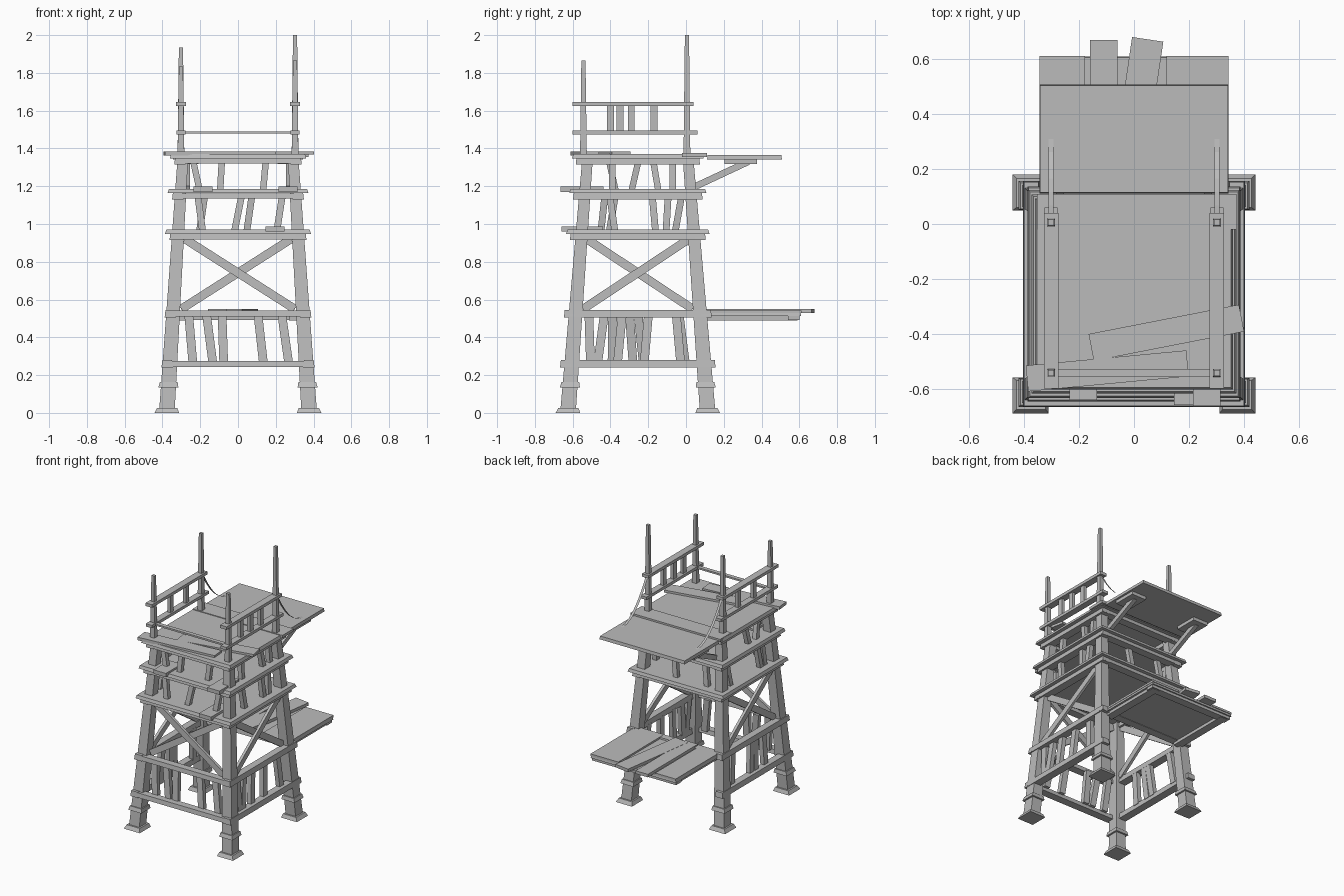
import bpy
import bmesh
import random
from mathutils import Vector, Matrix

default_cube = bpy.data.objects.get("Cube")
if default_cube:
    bpy.data.objects.remove(default_cube, do_unlink=True)

wood = bpy.data.materials.new("weathered_grey")
wood.use_nodes = True
grey = (0.5, 0.5, 0.5, 1)
wood.diffuse_color = grey
wood.node_tree.nodes["Principled BSDF"].inputs["Base Color"].default_value = grey

random.seed(4)
AXIS_Y = -0.255
SIDES = {"right": -1, "left": 1}
ENDS = {"front": -1, "back": 1}
UP, ALONG_X, ALONG_Y = Matrix.Identity(3).col[2], Vector((1, 0, 0)), Vector((0, 1, 0))


def finish(name, bm):
    bmesh.ops.recalc_face_normals(bm, faces=bm.faces)
    mesh = bpy.data.meshes.new(name)
    bm.to_mesh(mesh)
    bm.free()
    mesh.materials.append(wood)
    part = bpy.data.objects.new(name, mesh)
    bpy.context.collection.objects.link(part)


def frustum(name, low, low_half, high, high_half):
    """Block between two level rectangles, free to lean and taper."""
    bm = bmesh.new()
    bmesh.ops.create_cube(bm, size=2)
    for vert in bm.verts:
        centre, half = (high, high_half) if vert.co.z > 0 else (low, low_half)
        vert.co = Vector((centre[0] + vert.co.x * half[0],
                          centre[1] + vert.co.y * half[1], centre[2]))
    finish(name, bm)


def block(name, centre, half, bottom, height, flare=0.0):
    """Level board whose top is smaller than its bottom by the flare."""
    x, y = centre
    top_half = (half[0] - flare, half[1] - flare)
    frustum(name, (x, y, bottom), half, (x, y, bottom + height), top_half)


def bar(name, start, end, width, depth, normal):
    """Straight board from start to end, thin along the normal."""
    start, end = Vector(start), Vector(end)
    along = (end - start).normalized()
    across = along.cross(normal).normalized()
    turn = Matrix((across, across.cross(along), along)).transposed().to_4x4()
    size = Matrix.Diagonal((width, depth, (end - start).length, 1))
    bm = bmesh.new()
    bmesh.ops.create_cube(bm, size=1)
    bm.transform(Matrix.Translation((start + end) / 2) @ turn @ size)
    finish(name, bm)


def spread_x(z):
    return 0.377 - 0.063 * z


def spread_y(z):
    return 0.37 - 0.077 * z


def on_leg(side, end, z):
    return (side * spread_x(z), AXIS_Y + end * spread_y(z), z)


def square(half):
    return (half, half)


# Leaning legs with flared feet and collars
for side_name, side in SIDES.items():
    for end_name, end in ENDS.items():
        leg = f"{end_name}_{side_name}"
        for part, bottom, low_half, top, high_half in (
                ("leg", 0.02, 0.041, 1.34, 0.028),
                ("foot", 0, 0.065, 0.027, 0.053),
                ("collar", 0.135, 0.053, 0.163, 0.047)):
            frustum(f"{leg}_{part}", on_leg(side, end, bottom), square(low_half),
                    on_leg(side, end, top), square(high_half))


# Rings of beams round the legs
def beam_ring(label, bottom, height, ends):
    half_x, half_y = spread_x(bottom) + 0.043, spread_y(bottom) + 0.06
    thick, flare = 0.03, 0.004
    for name, side in SIDES.items():
        block(f"{label}_{name}_beam", (side * (half_x - thick), AXIS_Y),
              (thick, half_y), bottom, height, flare)
    for name in ends:
        y = AXIS_Y + ENDS[name] * (half_y - thick)
        block(f"{label}_{name}_beam", (0, y), (half_x, thick),
              bottom + flare, height - 2 * flare, flare)


beam_ring("bottom", 0.24, 0.04, ["front"])
beam_ring("landing", 0.505, 0.04, ENDS)

# Upper rings, each carrying a solid floor
for label, bottom in (("lower", 0.915), ("middle", 1.13), ("top", 1.315)):
    beam_ring(label, bottom, 0.035, ENDS)
    half = (spread_x(bottom) + 0.067, spread_y(bottom) + 0.08)
    block(f"{label}_floor", (0, AXIS_Y), half, bottom + 0.033, 0.022, 0.007)

# Loose boards poking out of the floors and lying on the deck
for x, z in ((-0.185, 1.17), (0.265, 1.17), (0.195, 0.96)):
    block("loose_board", (x, -0.55), (0.05, 0.1 + x / 20), z, 0.028)
bar("deck_board_long", (-0.156, -0.45, 1.376), (0.392, -0.343, 1.376), 0.1, 0.018, UP)
bar("deck_board_front", (-0.39, -0.563, 1.374), (0.195, -0.508, 1.374), 0.095, 0.022, UP)
block("deck_board_back", (0.01, 0.045), (0.363, 0.065), 1.355, 0.02)

# Crossed braces on three sides, one of each pair just in front of the other
low, high = 0.55, 0.92
for way in (-1, 1):
    shift = way * 0.008
    bar("front_brace",
        (-way * 0.3, AXIS_Y - spread_y(low) + shift, low),
        (way * 0.28, AXIS_Y - spread_y(high) + shift, high), 0.045, 0.02, ALONG_Y)
    for name, side in SIDES.items():
        bar(f"{name}_brace",
            (side * spread_x(low) + shift, AXIS_Y - way * 0.29, low),
            (side * spread_x(high) + shift, AXIS_Y + way * 0.27, high),
            0.045, 0.02, ALONG_X)


# Uneven uprights filling the bays, each with its own slight lean
def fill_bay(bottom, top, half_width, walls):
    for wall, spots in walls.items():
        for spot in spots:
            lean = random.uniform(-0.02, 0.02)
            points = []
            for z, place in ((bottom, spot - lean), (top, spot + lean)):
                if wall in ENDS:
                    points.append((place, AXIS_Y + ENDS[wall] * spread_y(z), z))
                else:
                    points.append((SIDES[wall] * spread_x(z), place, z))
            half = (half_width, 0.016) if wall in ENDS else (0.016, half_width)
            frustum(f"{wall}_upright", points[0], half, points[1], half)


fill_bay(0.27, 0.515, 0.023, {
    "front": (-0.25, -0.15, -0.08, 0.12, 0.25),
    "left": (-0.51, -0.45, -0.35, -0.21, -0.04),
    "right": (-0.39, -0.29, -0.24, -0.02)})
fill_bay(0.97, 1.14, 0.018, {
    "front": (-0.2, 0, 0.22), "back": (-0.19, 0.06),
    "left": (-0.39, -0.17, -0.1), "right": (-0.44, -0.39, -0.04)})
fill_bay(1.18, 1.33, 0.017, {
    "front": (-0.22, -0.09, 0.14),
    "left": (-0.39, -0.16, -0.07), "right": (-0.39, -0.27)})

# Corner posts of uneven height above the deck
post_x, back_y, front_y, deck = 0.302, 0.005, -0.543, 1.36
for x, y, top in ((post_x, back_y, 2), (-post_x, back_y, 1.935),
                  (post_x, front_y, 1.865), (-post_x, front_y, 1.835)):
    frustum("corner_post", (x, y, deck), square(0.018), (x, y, top), square(0.011))

# Side rails with short uprights, and a thin front rail
for name, spots in (("left", (-0.4, -0.29, -0.17)), ("right", (-0.35, -0.17))):
    x = SIDES[name] * post_x
    block(f"{name}_upper_rail", (x, -0.28), (0.026, 0.32), 1.625, 0.022)
    block(f"{name}_lower_rail", (x, -0.27), (0.024, 0.33), 1.475, 0.021)
    for y in spots:
        block(f"{name}_rail_upright", (x, y), (0.012, 0.018), 1.49, 0.14)
block("front_rail", (0, front_y), (post_x, 0.015), 1.478, 0.012)

# Back flap with cleats, struts and sagging straps
block("back_flap", (0, 0.31), (0.345, 0.198), 1.342, 0.023, 0.003)
for name, side in SIDES.items():
    x = side * 0.27
    block(f"{name}_flap_cleat", (x, 0.29), (0.06, 0.085), 1.318, 0.025)
    bar(f"{name}_flap_strut", (x, 0.02, 1.185), (x, 0.33, 1.33), 0.035, 0.03, ALONG_X)
    bm = bmesh.new()
    previous = None
    for step in range(7):
        t = step / 6
        y, z = 0.02 + 0.29 * t, 1.366 + 0.26 * (1 - t) ** 2
        pair = [bm.verts.new((side * post_x + edge, y, z)) for edge in (-0.009, 0.009)]
        if previous:
            bm.faces.new((*previous, *reversed(pair)))
        previous = pair
    finish(f"{name}_flap_strap", bm)

# Lower landing of boards on bearers at the back
for name, side in SIDES.items():
    block(f"{name}_landing_bearer", (side * 0.3, 0.34), (0.03, 0.25), 0.49, 0.025)
block("end_landing_bearer", (0, 0.57), (0.34, 0.03), 0.492, 0.022)
block("landing_base", (0, 0.35), (0.345, 0.26), 0.512, 0.018, 0.003)
block("landing_board_right", (-0.262, 0.351), (0.083, 0.261), 0.528, 0.015)
block("landing_board_left", (0.232, 0.351), (0.113, 0.261), 0.528, 0.015)
block("landing_board_middle", (-0.11, 0.38), (0.05, 0.29), 0.528, 0.022)
bar("landing_board_skewed", (-0.035, 0.1, 0.54), (0.05, 0.673, 0.54), 0.115, 0.022, UP)
